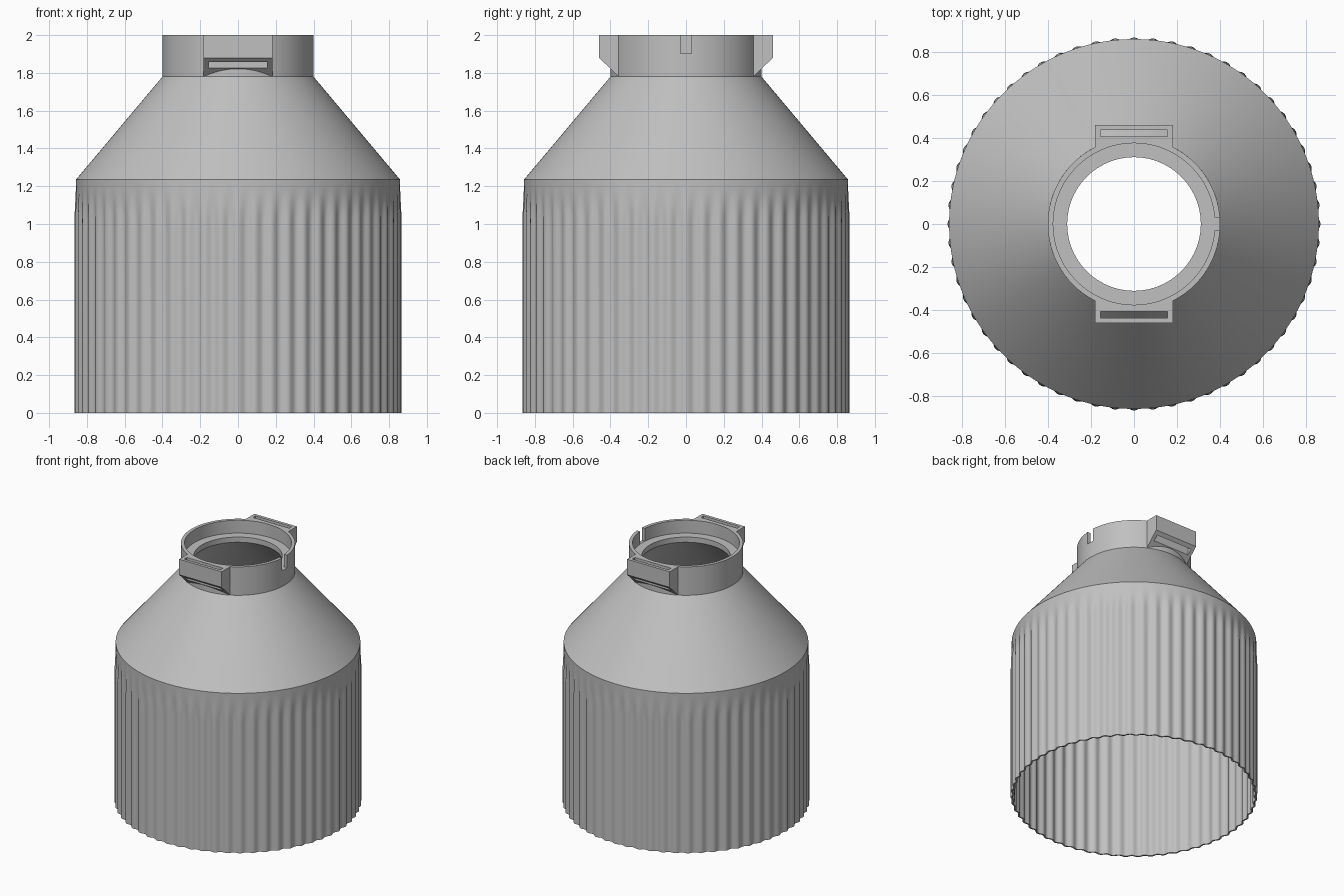
import bpy, bmesh, math
from mathutils import Vector

if "Cube" in bpy.data.objects:
    bpy.data.objects.remove(bpy.data.objects["Cube"], do_unlink=True)

grey = bpy.data.materials.new("light grey")
grey.use_nodes = True
grey.diffuse_color = (0.53, 0.53, 0.53, 1)
grey.node_tree.nodes["Principled BSDF"].inputs["Base Color"].default_value = grey.diffuse_color

FLUTES = 60
WALL = 0.012


def finish(bm, name):
    bmesh.ops.recalc_face_normals(bm, faces=bm.faces)
    mesh = bpy.data.meshes.new(name)
    bm.to_mesh(mesh)
    bm.free()
    mesh.materials.append(grey)
    ob = bpy.data.objects.new(name, mesh)
    bpy.context.scene.collection.objects.link(ob)
    return ob


def lathe(name, profile, segments):
    """Spin a closed loop of (radius, height, flute depth) about z."""
    bm = bmesh.new()
    rings = []
    for r, z, depth in profile:
        ring = []
        for i in range(segments):
            a = math.tau * i / segments
            rr = r + depth * math.cos(FLUTES * a)
            ring.append(bm.verts.new((rr * math.cos(a), rr * math.sin(a), z)))
        rings.append(ring)
    for k, ring in enumerate(rings):
        after = rings[(k + 1) % len(rings)]
        for i in range(segments):
            j = (i + 1) % segments
            bm.faces.new((ring[i], ring[j], after[j], after[i]))
    return finish(bm, name)


def box(name, low, high):
    bm = bmesh.new()
    low, high = Vector(low), Vector(high)
    bmesh.ops.create_cube(bm, size=1)
    for v in bm.verts:
        v.co = (low + high) / 2 + v.co * (high - low)
    return finish(bm, name)


def select(ob):
    bpy.ops.object.select_all(action="DESELECT")
    ob.select_set(True)
    bpy.context.view_layer.objects.active = ob


def cut(ob, cutter):
    cutter.hide_render = True
    mod = ob.modifiers.new("cut", "BOOLEAN")
    mod.operation = "DIFFERENCE"
    mod.solver = "EXACT"
    mod.object = cutter
    select(ob)
    bpy.ops.object.modifier_apply(modifier=mod.name)
    bpy.data.objects.remove(cutter, do_unlink=True)


# Fluted skirt and plain cone, one thin shell
R, DEPTH, SHOULDER = 0.858, 0.008, 1.235
skirt = [(R, 0, DEPTH), (R, 0.5, DEPTH), (R, 1.0, DEPTH)]
for i in range(1, 9):
    t = i / 8
    fade = 0.5 + 0.5 * math.cos(math.pi * t)
    skirt.append((R, 1.0 + t * 0.22, DEPTH * fade))
skirt.append((R, SHOULDER, 0))
inner = [(r - WALL, z, d) for r, z, d in reversed(skirt)]
shade = lathe("shade_shell", skirt + [(0.40, 1.78, 0), (0.384, 1.78, 0)] + inner, FLUTES * 8)

# Neck ring with inner ledge and a notch on the left side
neck = lathe("neck_ring", [(0.40, 1.78, 0), (0.40, 2, 0), (0.375, 2, 0), (0.375, 1.9, 0),
                           (0.31, 1.9, 0), (0.31, 1.86, 0), (0.384, 1.78, 0)], 120)
cut(neck, box("notch_cutter", (0.35, -0.03, 1.902), (0.45, 0.03, 2.1)))


# Slotted strap brackets with sloping undersides
def bracket(name, side):
    bm = bmesh.new()
    outline = [(0.34, 1.78), (0.357, 1.78), (0.46, 1.88), (0.46, 2), (0.34, 2)]
    face = bm.faces.new([bm.verts.new((-0.182, side * y, z)) for y, z in outline])
    side_face = bmesh.ops.extrude_face_region(bm, geom=[face])
    for v in side_face["geom"]:
        if isinstance(v, bmesh.types.BMVert):
            v.co.x = 0.182
    ob = finish(bm, name)
    ys = sorted((side * 0.405, side * 0.437))
    cut(ob, box("slot_cutter", (-0.155, ys[0], 1.7), (0.155, ys[1], 2.1)))
    core = bmesh.new()
    bmesh.ops.create_cone(core, cap_ends=True, segments=120, radius1=0.39, radius2=0.39, depth=1)
    bmesh.ops.translate(core, verts=core.verts, vec=(0, 0, 1.9))
    cut(ob, finish(core, "core_cutter"))
    return ob


parts = [shade, neck, bracket("front_bracket", -1), bracket("back_bracket", 1)]
for part in parts:
    select(part)
    bpy.ops.object.shade_smooth_by_angle(angle=math.radians(30))
